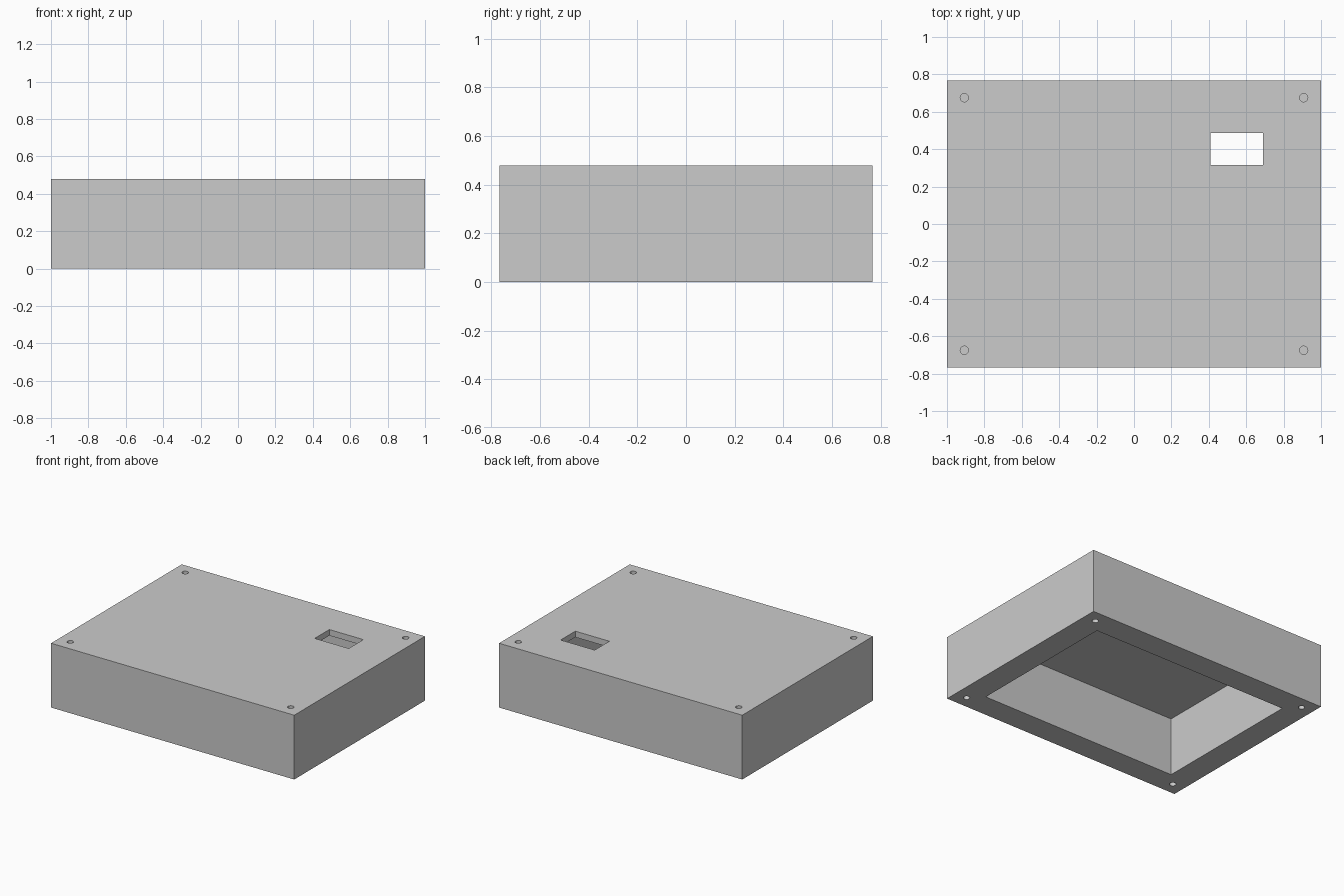
import bpy

W, D, H = 2.0, 1.535, 0.478     # outer size
WALL, PLATE = 0.185, 0.045      # wall and top plate thickness
HOLE_R = 0.022
EPS = 0.02

if "Cube" in bpy.data.objects:
    bpy.data.objects.remove(bpy.data.objects["Cube"], do_unlink=True)


def box(name, x0, x1, y0, y1, z0, z1):
    bpy.ops.mesh.primitive_cube_add(
        size=1, location=((x0 + x1) / 2, (y0 + y1) / 2, (z0 + z1) / 2))
    ob = bpy.context.object
    ob.name = name
    ob.scale = (x1 - x0, y1 - y0, z1 - z0)
    bpy.ops.object.transform_apply(location=False, rotation=False, scale=True)
    return ob


def hole(name, x, y, z0, z1):
    bpy.ops.mesh.primitive_cylinder_add(
        vertices=32, radius=HOLE_R, depth=z1 - z0, location=(x, y, (z0 + z1) / 2))
    ob = bpy.context.object
    ob.name = name
    return ob


def cut(target, cutter):
    mod = target.modifiers.new("cut", 'BOOLEAN')
    mod.operation = 'DIFFERENCE'
    mod.solver = 'EXACT'
    mod.object = cutter
    bpy.context.view_layer.objects.active = target
    bpy.ops.object.modifier_apply(modifier=mod.name)
    bpy.data.objects.remove(cutter, do_unlink=True)


# Outer shell
case = box("enclosure_case", -W / 2, W / 2, -D / 2, D / 2, 0, H)

grey = bpy.data.materials.new("plain_grey")
grey.use_nodes = True
colour = (0.6, 0.6, 0.6, 1)
grey.diffuse_color = colour
grey.node_tree.nodes["Principled BSDF"].inputs["Base Color"].default_value = colour
case.data.materials.append(grey)

# Cavity open at the bottom
ix, iy = W / 2 - WALL, D / 2 - WALL
cut(case, box("cavity_cutter", -ix, ix, -iy, iy, -EPS, H - PLATE))

# Rectangular window through the top plate
cut(case, box("window_cutter", 0.41, 0.69, 0.315, 0.487, H - PLATE - EPS, H + EPS))

# Blind screw holes in each corner, from above and from below
for sx in (-1, 1):
    for sy in (-1, 1):
        x, y = sx * 0.907, sy * 0.675
        cut(case, hole("top_hole_cutter", x, y, H - PLATE, H + EPS))
        cut(case, hole("bottom_hole_cutter", x, y, -EPS, H - 2 * PLATE))
